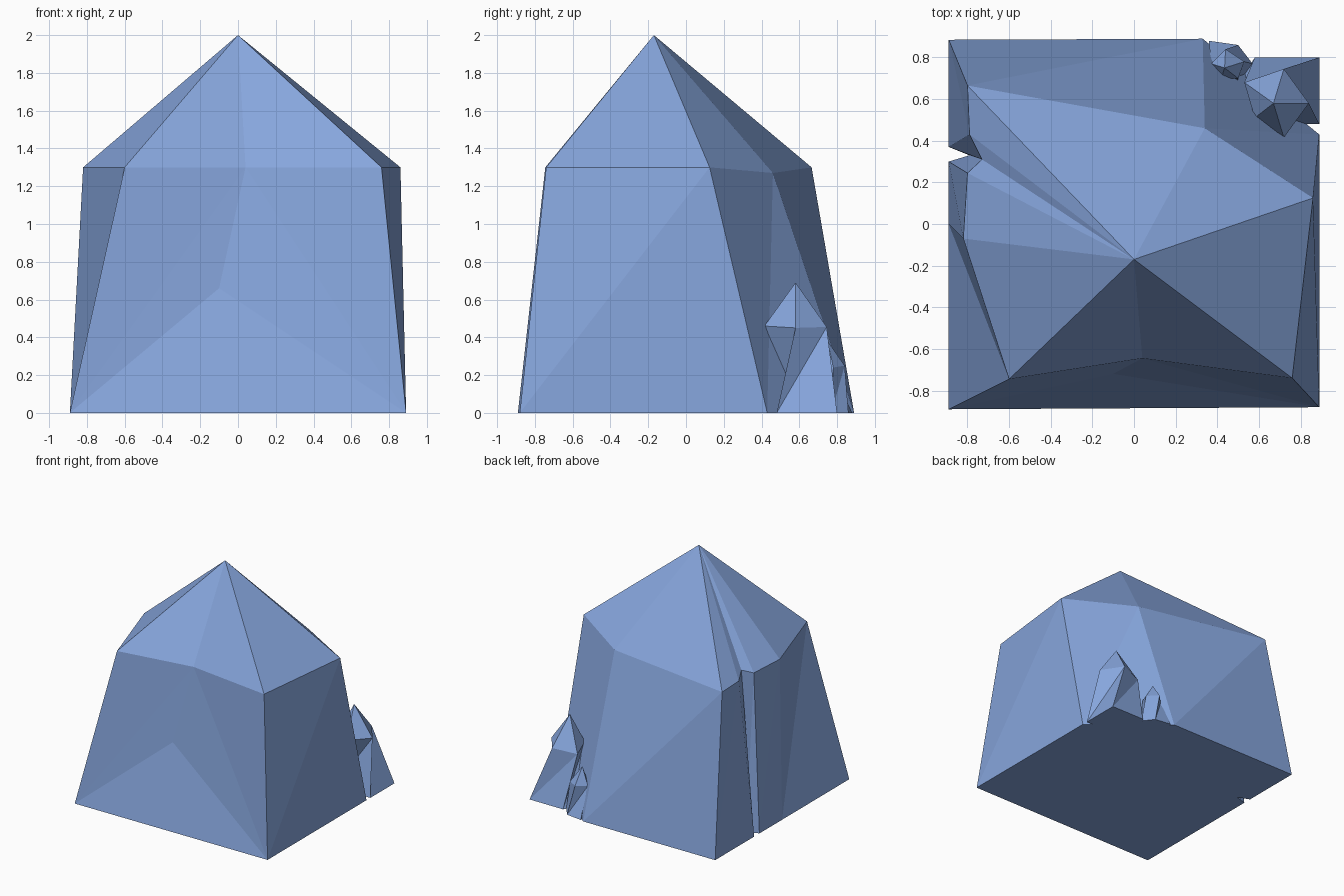
import bpy, bmesh

if "Cube" in bpy.data.objects:
    bpy.data.objects.remove(bpy.data.objects["Cube"])

mat = bpy.data.materials.new("blue_crystal")
mat.diffuse_color = (0.24, 0.38, 0.72, 1)
mat.use_nodes = True
mat.node_tree.nodes["Principled BSDF"].inputs["Base Color"].default_value = mat.diffuse_color


def crystal(name, base, ring, peak, dent=None):
    """Faceted crystal: base outline -> shoulder ring -> peak.
    dent = (low point, ring point) sinks the first side inward."""
    bm = bmesh.new()
    b = [bm.verts.new((x, y, 0)) for x, y in base]
    r = [bm.verts.new(p) for p in ring]
    top = bm.verts.new(peak)
    n = len(b)
    bm.faces.new(b[::-1])
    for i in range(n):
        j = (i + 1) % n
        if i == 0 and dent:
            low, mid = (bm.verts.new(p) for p in dent)
            for f in ((b[0], b[1], low), (b[0], low, mid), (b[0], mid, r[0]),
                      (b[1], r[1], mid), (b[1], mid, low),
                      (r[0], mid, top), (mid, r[1], top)):
                bm.faces.new(f)
            continue
        bm.faces.new((b[i], b[j], r[j]))
        bm.faces.new((b[i], r[j], r[i]))
        bm.faces.new((r[i], r[j], top))
    bmesh.ops.recalc_face_normals(bm, faces=bm.faces)
    me = bpy.data.meshes.new(name)
    bm.to_mesh(me)
    bm.free()
    me.materials.append(mat)
    ob = bpy.data.objects.new(name, me)
    bpy.context.collection.objects.link(ob)


# main crystal, with a cleft down the left side and a dented front
crystal("main_crystal",
        [(-.89, -.89), (.89, -.88), (.89, .43), (.33, .89), (-.89, .885),
         (-.89, .37), (-.79, .33), (-.89, .30), (-.89, 0)],
        [(-.60, -.745, 1.3), (.76, -.74, 1.3), (.86, .125, 1.3),
         (.34, .46, 1.27), (-.80, .665, 1.3), (-.79, .43, 1.3),
         (-.73, .31, 1.33), (-.80, .245, 1.3), (-.82, -.07, 1.3)],
        (0, -.17, 2),
        dent=((-.10, -.72, .66), (.04, -.645, 1.3)))

# medium crystal at the back right corner
crystal("medium_crystal",
        [(.55, .48), (.89, .48), (.89, .8), (.58, .8), (.50, .67)],
        [(.72, .415, .46), (.84, .58, .45), (.72, .745, .455),
         (.53, .68, .43), (.58, .51, .46)],
        (.67, .58, .69))

# small crystal beside it
crystal("small_crystal",
        [(.37, .75), (.49, .66), (.57, .77), (.50, .86), (.36, .88)],
        [(.42, .70, .24), (.50, .70, .24), (.53, .78, .24),
         (.44, .84, .25), (.37, .77, .24)],
        (.435, .75, .38))
